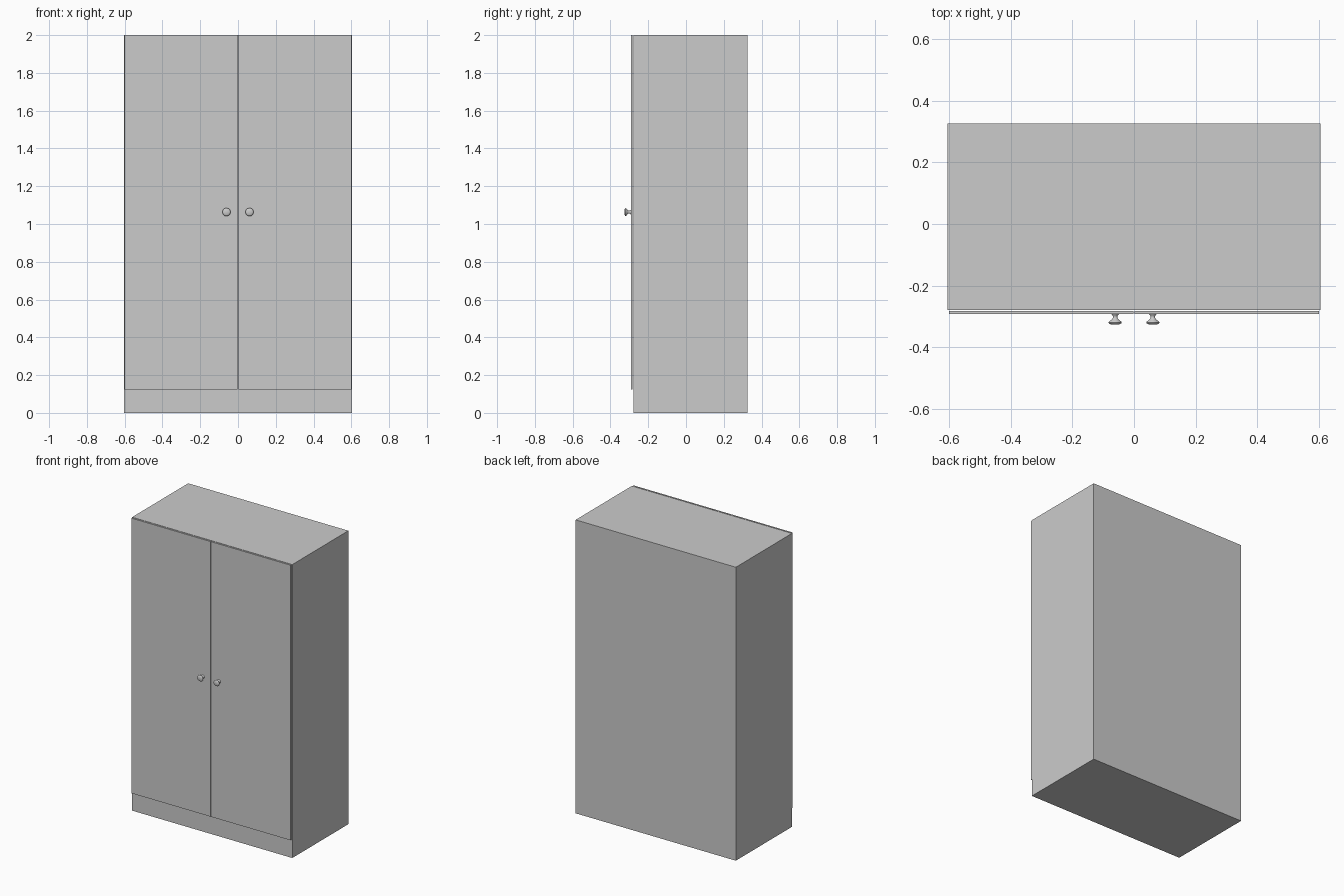
import bpy, bmesh
from math import radians
from mathutils import Matrix

if "Cube" in bpy.data.objects:
    bpy.data.objects.remove(bpy.data.objects["Cube"])


def box(name, lo, hi):
    bm = bmesh.new()
    bmesh.ops.create_cube(bm, size=1)
    for v in bm.verts:
        v.co = [hi[i] if v.co[i] > 0 else lo[i] for i in range(3)]
    return add(name, bm)


def add(name, bm):
    bmesh.ops.recalc_face_normals(bm, faces=bm.faces)
    mesh = bpy.data.meshes.new(name)
    bm.to_mesh(mesh)
    bm.free()
    ob = bpy.data.objects.new(name, mesh)
    bpy.context.collection.objects.link(ob)
    return ob


def knob(name, x, z):
    # (radius, y) from the door face outwards, lathed around the y axis
    profile = [(0, -0.291), (0.013, -0.291), (0.012, -0.293), (0.008, -0.297),
               (0.007, -0.302), (0.009, -0.307), (0.014, -0.312), (0.020, -0.316),
               (0.0215, -0.319), (0.020, -0.322), (0.014, -0.325), (0, -0.326)]
    bm = bmesh.new()
    verts = [bm.verts.new((r, y, 0)) for r, y in profile]
    edges = [bm.edges.new(p) for p in zip(verts, verts[1:])]
    bmesh.ops.spin(bm, geom=verts + edges, cent=(0, 0, 0), axis=(0, 1, 0),
                   angle=radians(360), steps=32)
    bmesh.ops.remove_doubles(bm, verts=bm.verts, dist=1e-5)
    bmesh.ops.transform(bm, matrix=Matrix.Translation((x, 0, z)), verts=bm.verts)
    ob = add(name, bm)
    bpy.ops.object.select_all(action='DESELECT')
    ob.select_set(True)
    bpy.context.view_layer.objects.active = ob
    bpy.ops.object.shade_smooth_by_angle(angle=radians(40))


# Cabinet body with its flush plinth
box("cabinet_body", (-0.604, -0.278, 0), (0.604, 0.326, 2))

# Doors stand slightly proud of the body, with a knob near the centre gap
for side, s in (("left", -1), ("right", 1)):
    x0, x1 = sorted((s * 0.002, s * 0.600))
    box(side + "_door", (x0, -0.292, 0.125), (x1, -0.282, 2))
    knob(side + "_knob", s * 0.061, 1.063)
